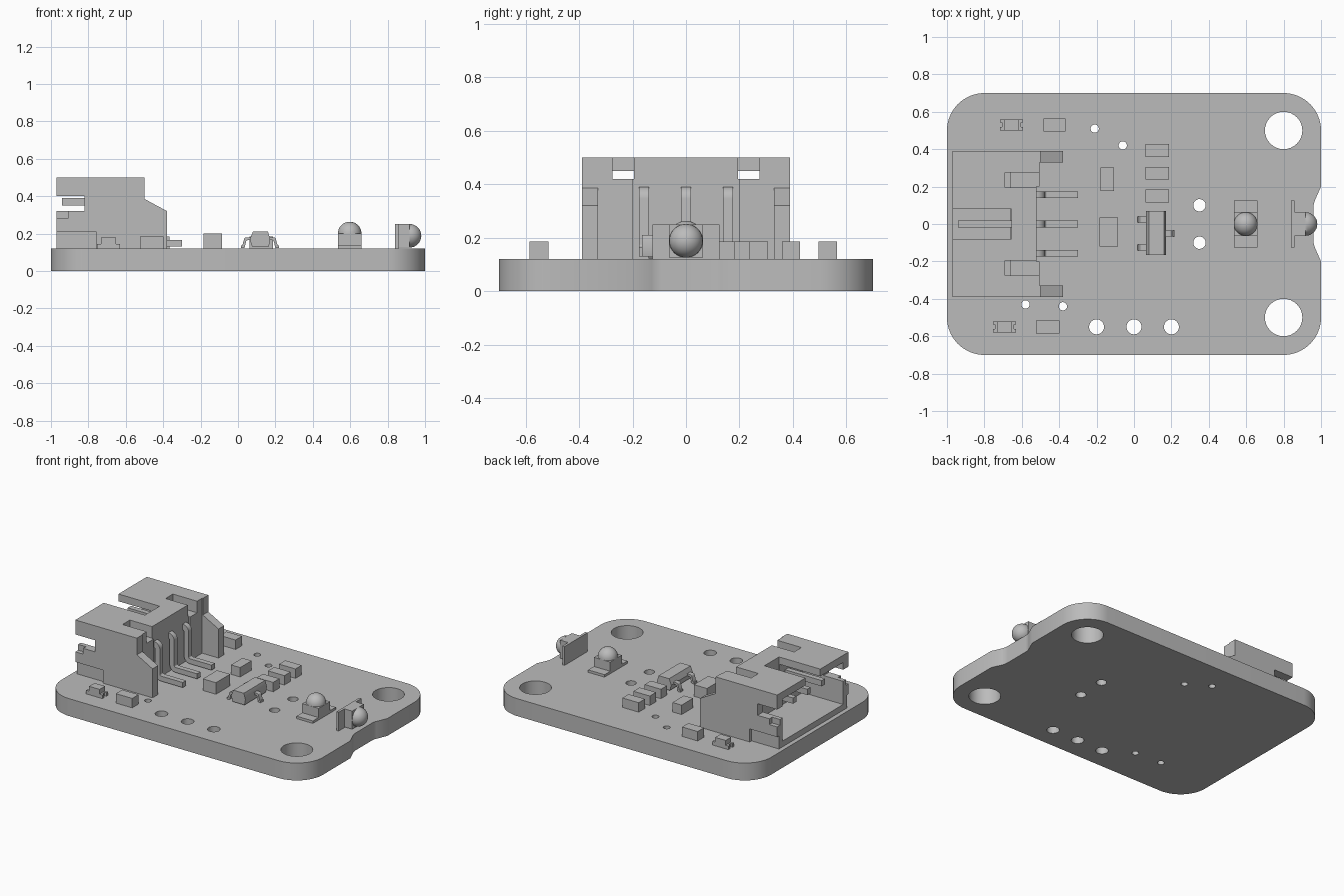
import bpy, bmesh
from math import pi, radians, tan
from mathutils import Vector, Matrix

cube = bpy.data.objects.get("Cube")
if cube:
    bpy.data.objects.remove(cube)

grey = bpy.data.materials.new("plain grey")
grey.use_nodes = True
grey.diffuse_color = (0.5, 0.5, 0.5, 1)
grey.node_tree.nodes["Principled BSDF"].inputs["Base Color"].default_value = (0.5, 0.5, 0.5, 1)
parts = []
TOP = 0.12  # upper face of the board


def finish(name, bm, keep=True):
    bmesh.ops.recalc_face_normals(bm, faces=bm.faces)
    me = bpy.data.meshes.new(name)
    bm.to_mesh(me)
    bm.free()
    me.materials.append(grey)
    ob = bpy.data.objects.new(name, me)
    bpy.context.collection.objects.link(ob)
    if keep:
        parts.append(ob)
    else:
        ob.hide_render = True
    return ob


def add_box(bm, x, y, z):
    centre = Vector([(a + b) / 2 for a, b in (x, y, z)])
    size = [b - a for a, b in (x, y, z)]
    bmesh.ops.create_cube(bm, size=1, matrix=Matrix.Translation(centre) @ Matrix.Diagonal((*size, 1)))


def boxes(name, *ranges, keep=True):
    bm = bmesh.new()
    for r in ranges:
        add_box(bm, *r)
    return finish(name, bm, keep)


def rounded(points, steps=8):
    """Outline from (u, v, radius) corners, each rounded with an arc."""
    out = []
    for i, (u, v, r) in enumerate(points):
        p = Vector((u, v))
        if r == 0:
            out.append(p)
            continue
        a = (Vector(points[i - 1][:2]) - p).normalized()
        b = (Vector(points[(i + 1) % len(points)][:2]) - p).normalized()
        half = a.angle(b) / 2
        reach = r / tan(half)
        mid = p + (a + b).normalized() * (reach ** 2 + r ** 2) ** 0.5
        start, end = p + a * reach - mid, p + b * reach - mid
        for k in range(steps + 1):
            out.append(mid + start.lerp(end, k / steps).normalized() * r)
    return out


def prism(name, outline, lo, hi, axis="z"):
    bm = bmesh.new()
    place = (lambda p, h: (p[0], p[1], h)) if axis == "z" else (lambda p, h: (p[0], h, p[1]))
    face = bm.faces.new([bm.verts.new(place(p, lo)) for p in outline])
    new = bmesh.ops.extrude_face_region(bm, geom=[face])["geom"]
    move = Vector(place((0, 0), hi - lo))
    bmesh.ops.translate(bm, vec=move, verts=[g for g in new if isinstance(g, bmesh.types.BMVert)])
    return finish(name, bm)


def cut(ob, cutter):
    mod = ob.modifiers.new("cut", "BOOLEAN")
    mod.operation, mod.solver, mod.object = "DIFFERENCE", "EXACT", cutter
    bpy.context.view_layer.objects.active = ob
    bpy.ops.object.modifier_apply(modifier=mod.name)
    bpy.data.objects.remove(cutter)


def dome(name, centre, direction, r):
    bm = bmesh.new()
    bmesh.ops.create_uvsphere(bm, u_segments=32, v_segments=16, radius=r)
    bmesh.ops.bisect_plane(bm, geom=bm.verts[:] + bm.edges[:] + bm.faces[:],
                           plane_co=(0, 0, 0), plane_no=(0, 0, 1), clear_inner=True)
    turn = Vector((0, 0, 1)).rotation_difference(Vector(direction)).to_matrix().to_4x4()
    bm.transform(Matrix.Translation(centre) @ turn)
    return finish(name, bm)


# Circuit board with rounded corners and a shallow notch on one end
board = prism("board", rounded([
    (-1, -0.7, 0.2), (1, -0.7, 0.2), (1, -0.2, 0), (0.96, -0.11, 0.1),
    (0.96, 0.11, 0.1), (1, 0.2, 0), (1, 0.7, 0.2), (-1, 0.7, 0.2)], 12), 0, TOP)
holes = [(0.8, s * 0.5, 0.1) for s in (-1, 1)] + [(0.35, s * 0.1, 0.033) for s in (-1, 1)]
holes += [(x, -0.55, 0.04) for x in (-0.2, 0, 0.2)]
holes += [(x, y, 0.022) for x, y in ((-0.21, 0.51), (-0.06, 0.42), (-0.58, -0.43), (-0.38, -0.44))]
bm = bmesh.new()
for x, y, r in holes:
    bmesh.ops.create_cone(bm, cap_ends=True, segments=32, radius1=r, radius2=r, depth=1,
                          matrix=Matrix.Translation((x, y, 0)))
cut(board, finish("hole_cutter", bm, False))

# Connector housing: side profile, hollowed out
housing = prism("connector_housing", [
    (-0.97, 0.5), (-0.5, 0.5), (-0.5, 0.385), (-0.38, 0.32), (-0.38, TOP), (-0.97, TOP),
    (-0.97, 0.32), (-0.82, 0.32), (-0.82, 0.4), (-0.97, 0.4)], -0.39, 0.39, "y")
cuts = [
    ((-1.2, -0.66), (-0.33, 0.33), (0.16, 0.45)),    # plug cavity
    ((-1.2, -0.655), (-0.08, 0.08), (0.3, 0.7)),     # key slot in the roof
    ((-0.505, 0), (-0.33, 0.33), (0, 0.7)),          # rear bay
    ((-0.52, 0), (-0.2, 0.2), (0, 0.7)),             # recess behind the pins
]
for s in (-1, 1):
    def side(a, b):
        return tuple(sorted((s * a, s * b)))
    cuts += [
        ((-0.69, -0.4), side(0.195, 0.275), (0.42, 0.7)),  # latch notch
        ((-1.2, -0.76), side(0.37, 0.6), (0, 0.21)),       # lower side step
        ((-1.2, -0.91), side(0.36, 0.6), (0.28, 0.36)),    # post step
    ]
for c in cuts:
    cut(housing, boxes("housing_cutter", c, keep=False))

# Bent contact pins
pin = rounded([(-0.94, 0.35, 0), (-0.51, 0.35, 0.01), (-0.51, 0.13, 0.045), (-0.3, 0.13, 0),
               (-0.3, 0.165, 0), (-0.475, 0.165, 0.01), (-0.475, 0.39, 0.045), (-0.94, 0.39, 0)])
for i, y in enumerate((-0.157, 0, 0.157)):
    prism(f"pin_{i + 1}", pin, y - 0.018, y + 0.018, "y")

# Plain chip components: centre x, centre y, length x, length y, top
chips = [(-0.425, 0.53, 0.12, 0.07, 0.185), (-0.462, -0.55, 0.125, 0.07, 0.185),
         (-0.143, 0.24, 0.07, 0.125, 0.185), (-0.135, -0.042, 0.1, 0.155, 0.2)]
chips += [(0.125, y, 0.125, 0.068, 0.185) for y in (0.393, 0.272, 0.15)]
for i, (x, y, w, d, top) in enumerate(chips):
    boxes(f"chip_{i + 1}", ((x - w / 2, x + w / 2), (y - d / 2, y + d / 2), (TOP, top)))

# Small indicator lamps: notched base with a raised lens
for i, (x, y) in enumerate(((-0.655, 0.53), (-0.692, -0.55))):
    ends = [((x + s * 0.05 - 0.012, x + s * 0.05 + 0.012), (y + t * 0.021 - 0.009, y + t * 0.021 + 0.009),
             (TOP, 0.145)) for s in (-1, 1) for t in (-1, 1)]
    boxes(f"indicator_{i + 1}", ((x - 0.05, x + 0.05), (y - 0.018, y + 0.018), (TOP, 0.145)),
          ((x - 0.04, x + 0.04), (y - 0.03, y + 0.03), (TOP, 0.178)), *ends)

# Transistor: bevelled body and three bent legs
prism("transistor_body", [(0.075, 0.13), (0.165, 0.13), (0.172, 0.17), (0.16, 0.21),
                          (0.08, 0.21), (0.063, 0.17)], -0.165, 0.07, "y")
leg = [(0, 0.165, 0), (0.03, 0.165, 0.012), (0.04, 0.122, 0.008), (0.06, 0.122, 0), (0.06, 0.135, 0),
       (0.052, 0.135, 0.003), (0.04, 0.18, 0.012), (0, 0.18, 0)]
for i, (x, s, y) in enumerate(((0.075, -1, 0.025), (0.075, -1, -0.125), (0.16, 1, -0.05))):
    prism(f"transistor_leg_{i + 1}", [(x + s * u, v) for u, v in rounded(leg, 4)], y - 0.016, y + 0.016, "y")

# Upright lamp
boxes("upright_lamp_base", ((0.535, 0.66), (-0.125, 0.125), (TOP, 0.137)),
      ((0.535, 0.66), (-0.063, 0.063), (0.13, 0.2)))
dome("upright_lamp_dome", (0.597, 0, 0.2), (0, 0, 1), 0.063)

# Sideways lamp facing the notch
boxes("side_lamp_base", ((0.84, 0.857), (-0.125, 0.125), (TOP, 0.25)),
      ((0.85, 0.917), (-0.063, 0.063), (0.125, 0.25)))
dome("side_lamp_dome", (0.917, 0, 0.188), (1, 0, 0), 0.063)

# Smooth the curves, keep the edges crisp
bpy.ops.object.select_all(action="DESELECT")
for ob in parts:
    ob.select_set(True)
bpy.context.view_layer.objects.active = board
bpy.ops.object.shade_smooth_by_angle(angle=radians(30))
